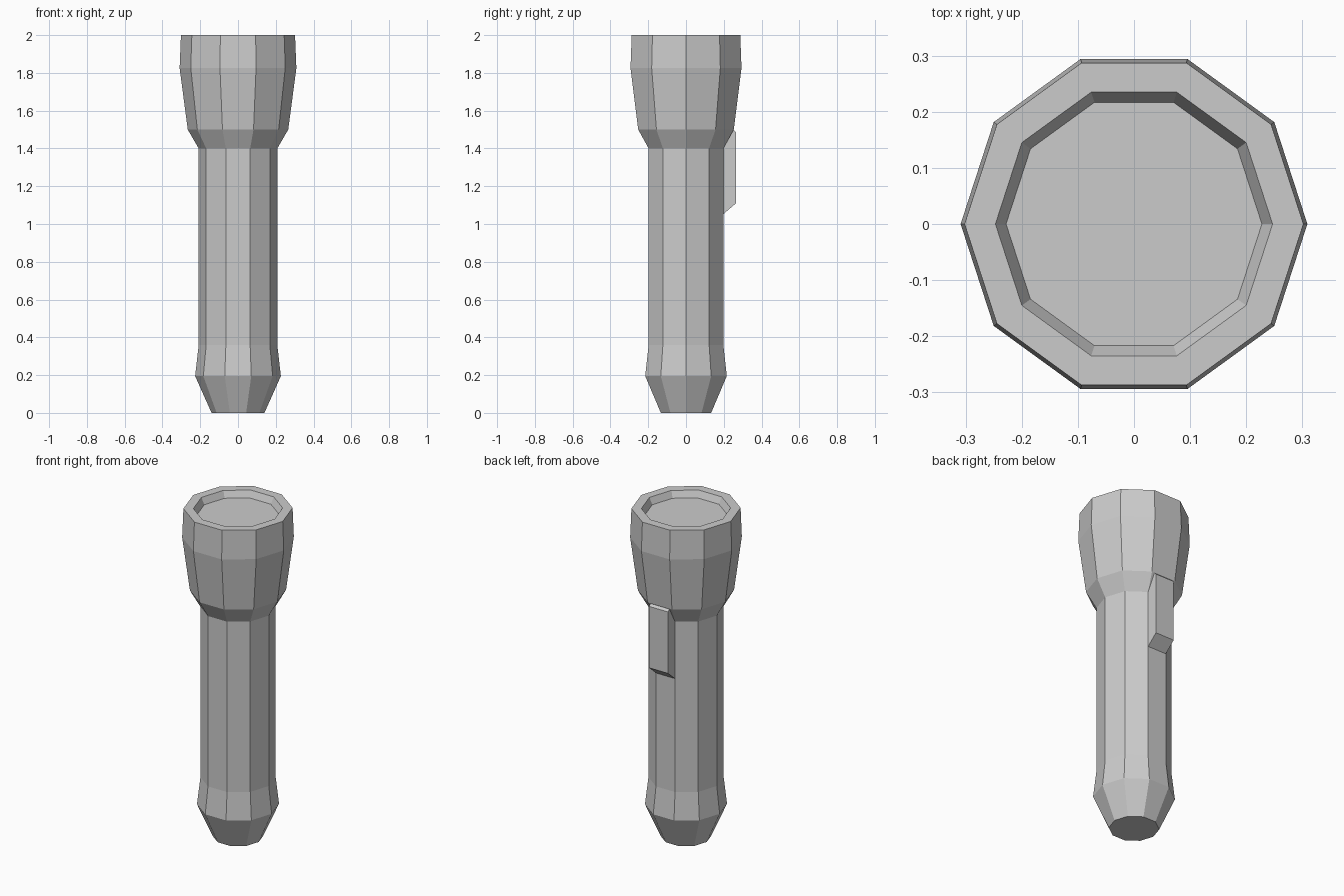
import bpy, bmesh, math

if "Cube" in bpy.data.objects:
    bpy.data.objects.remove(bpy.data.objects["Cube"])

SIDES = 10


def make_object(name, bm):
    bmesh.ops.recalc_face_normals(bm, faces=bm.faces)
    mesh = bpy.data.meshes.new(name)
    bm.to_mesh(mesh)
    bm.free()
    obj = bpy.data.objects.new(name, mesh)
    bpy.context.collection.objects.link(obj)
    return obj


def lathe(name, profile):
    """Closed ten-sided solid from (radius, z) pairs, capped at both ends."""
    bm = bmesh.new()
    rings = []
    for r, z in profile:
        angles = [math.tau * i / SIDES for i in range(SIDES)]
        rings.append([bm.verts.new((r * math.cos(a), r * math.sin(a), z)) for a in angles])
    for a, b in zip(rings, rings[1:]):
        for i in range(SIDES):
            j = (i + 1) % SIDES
            bm.faces.new((a[i], a[j], b[j], b[i]))
    bm.faces.new(rings[0])
    bm.faces.new(rings[-1])
    return make_object(name, bm)


def extrude_x(name, outline, half_width):
    """Prism along x from a (y, z) outline."""
    bm = bmesh.new()
    left, right = [[bm.verts.new((s * half_width, y, z)) for y, z in outline] for s in (-1, 1)]
    bm.faces.new(left)
    bm.faces.new(right)
    n = len(outline)
    for i in range(n):
        j = (i + 1) % n
        bm.faces.new((left[i], left[j], right[j], right[i]))
    return make_object(name, bm)


# Tail cap, handle, flared head and recessed lens in one turned shell
lathe("flashlight_body", [
    (0.14, 0.0), (0.227, 0.195), (0.208, 0.36), (0.208, 1.40),
    (0.266, 1.50), (0.309, 1.825), (0.302, 2.0),
    (0.247, 2.0), (0.228, 1.96),
])

# Switch block filling the rear facet, tucked under the head
extrude_x("switch", [(0.195, 1.05), (0.265, 1.11), (0.265, 1.485), (0.195, 1.55)], 0.064)
